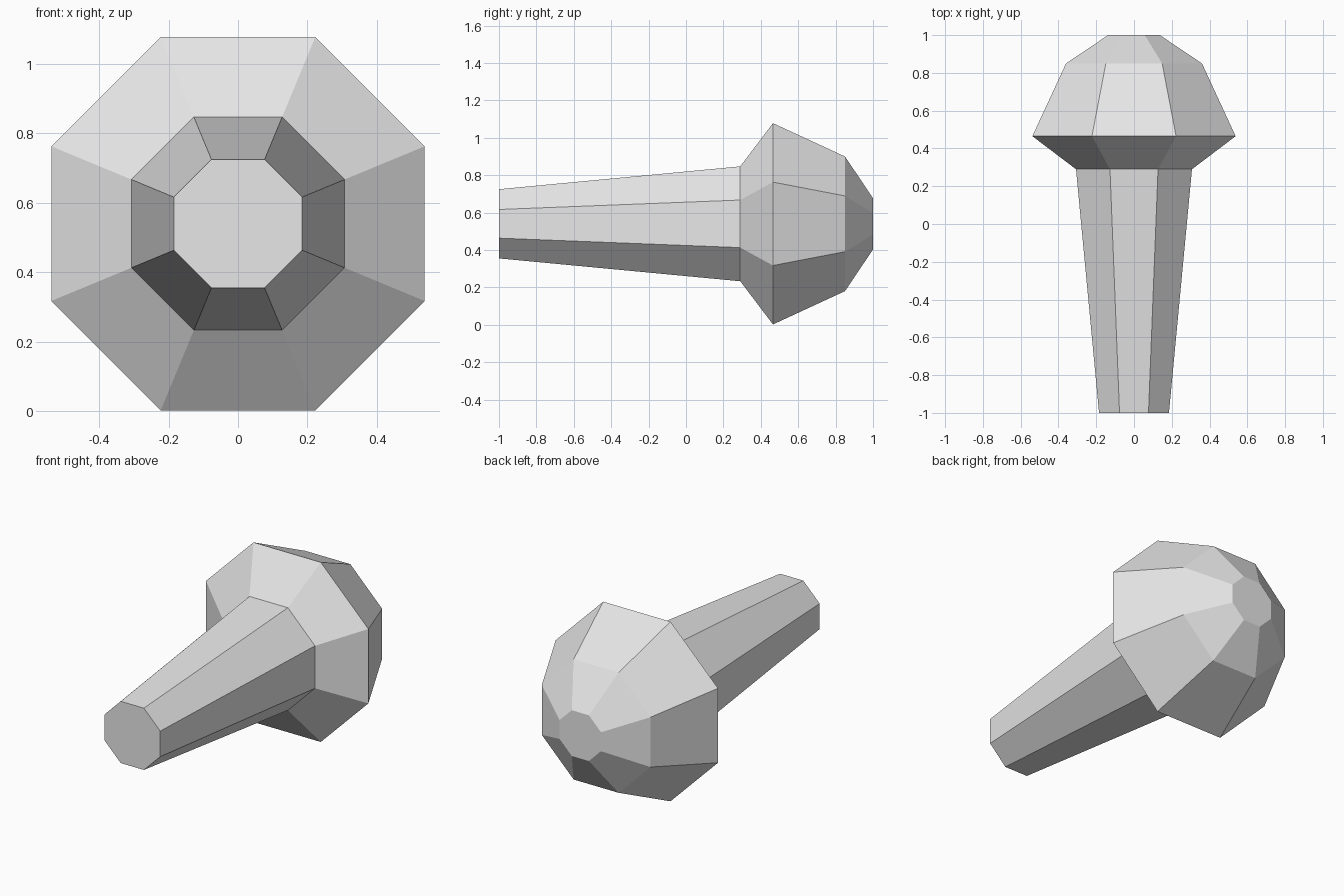
import bpy
import bmesh
from math import cos, sin, pi

cube = bpy.data.objects.get("Cube")
if cube:
    bpy.data.objects.remove(cube, do_unlink=True)

SIDES = 8
AXIS_Z = 0.54

grey = bpy.data.materials.new("light grey")
grey.use_nodes = True
colour = (0.8, 0.8, 0.8, 1)
grey.diffuse_color = colour
grey.node_tree.nodes["Principled BSDF"].inputs["Base Color"].default_value = colour


def octagonal_part(name, profile, cap_front, cap_back):
    """Loft octagons along y; profile holds (y, half width across flats)."""
    bm = bmesh.new()
    rings = []
    for y, flat in profile:
        r = flat / cos(pi / SIDES)
        angles = [(i + 0.5) * 2 * pi / SIDES for i in range(SIDES)]
        rings.append([bm.verts.new((r * cos(a), y, AXIS_Z + r * sin(a))) for a in angles])
    for a, b in zip(rings, rings[1:]):
        for i in range(SIDES):
            j = (i + 1) % SIDES
            bm.faces.new((a[i], b[i], b[j], a[j]))
    if cap_front:
        bm.faces.new(rings[0])
    if cap_back:
        bm.faces.new(reversed(rings[-1]))
    mesh = bpy.data.meshes.new(name)
    bm.to_mesh(mesh)
    bm.free()
    mesh.materials.append(grey)
    obj = bpy.data.objects.new(name, mesh)
    bpy.context.collection.objects.link(obj)
    return obj


# Tapered shaft, open where it meets the head
octagonal_part("shaft", [(-1, 0.185), (0.29, 0.307)], True, False)

# Faceted head: flared collar, then a dome with a small flat end
octagonal_part("head", [(0.29, 0.307), (0.465, 0.538), (0.85, 0.36), (1, 0.137)], False, True)
